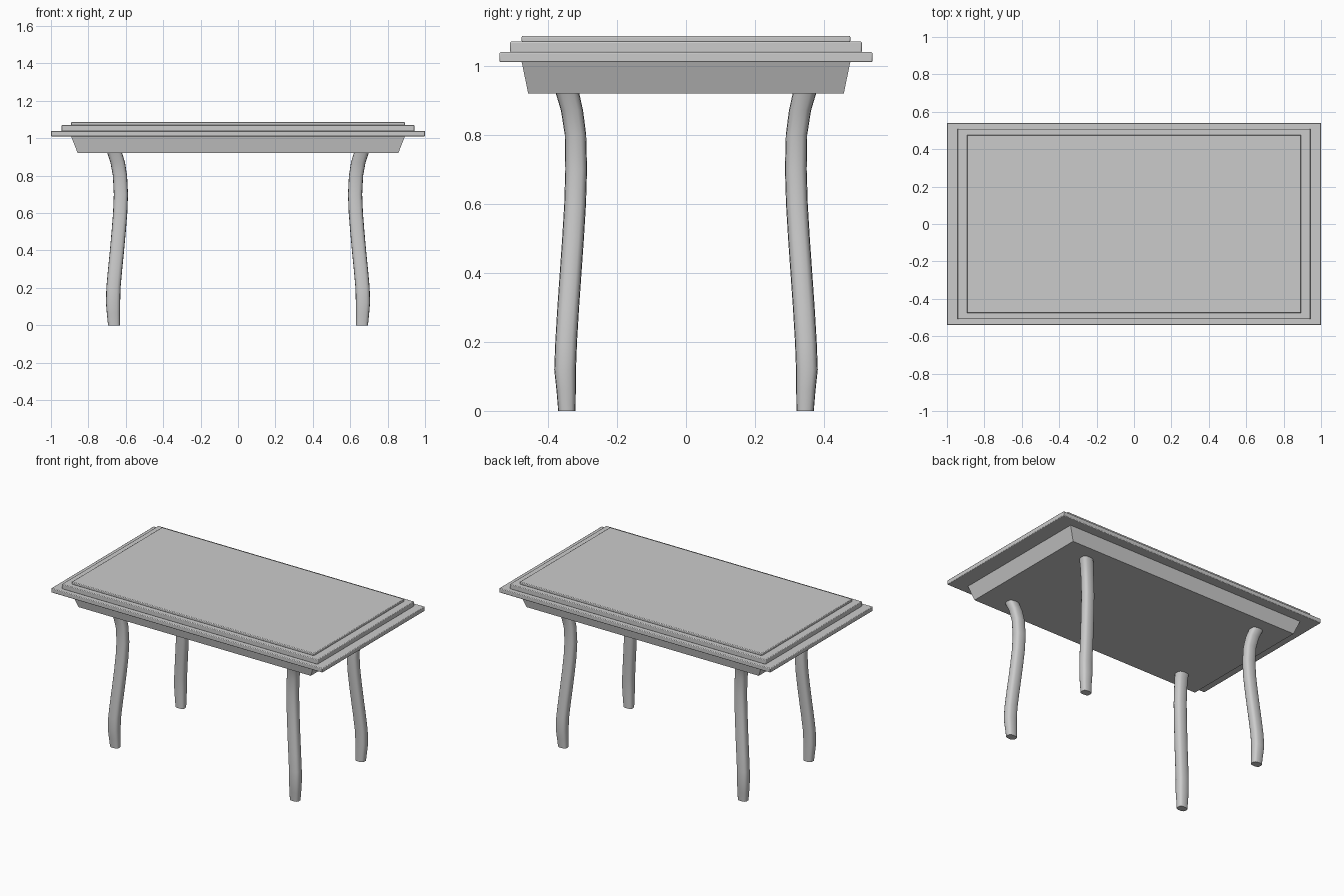
import bpy, bmesh, math

if "Cube" in bpy.data.objects:
    bpy.data.objects.remove(bpy.data.objects["Cube"])


def finish(name, bm, angle=35):
    bmesh.ops.recalc_face_normals(bm, faces=bm.faces)
    me = bpy.data.meshes.new(name)
    bm.to_mesh(me)
    bm.free()
    ob = bpy.data.objects.new(name, me)
    bpy.context.collection.objects.link(ob)
    bpy.ops.object.select_all(action='DESELECT')
    ob.select_set(True)
    bpy.context.view_layer.objects.active = ob
    bpy.ops.object.shade_smooth_by_angle(angle=math.radians(angle))
    return ob


def loft(name, rings):
    """Skin a stack of vertex rings and cap both ends."""
    bm = bmesh.new()
    loops = [[bm.verts.new(p) for p in r] for r in rings]
    n = len(loops[0])
    for a, b in zip(loops, loops[1:]):
        for i in range(n):
            j = (i + 1) % n
            bm.faces.new((a[i], a[j], b[j], b[i]))
    bm.faces.new(loops[0][::-1])
    bm.faces.new(loops[-1])
    return finish(name, bm)


def rect(x, y, z):
    return [(-x, -y, z), (x, -y, z), (x, y, z), (-x, y, z)]


def slab(name, x, y, z0, z1):
    ob = loft(name, [rect(x, y, z0), rect(x, y, z1)])
    mod = ob.modifiers.new("edge_round", 'BEVEL')
    mod.width = 0.004
    mod.segments = 2


# Stepped top
slab("tabletop_lower", 1.0, 0.54, 1.01, 1.039)
slab("tabletop_middle", 0.943, 0.509, 1.037, 1.07)
slab("tabletop_upper", 0.893, 0.476, 1.068, 1.086)

# Apron block, tapering downwards
loft("apron", [rect(0.857, 0.457, 0.92), rect(0.893, 0.476, 1.012)])

# Curved legs: z, centre x, centre y, half width x, half width y
path = [
    (0.00, 0.663, 0.345, 0.032, 0.025),
    (0.06, 0.666, 0.347, 0.035, 0.028),
    (0.12, 0.668, 0.350, 0.038, 0.0315),
    (0.20, 0.666, 0.347, 0.038, 0.0315),
    (0.30, 0.657, 0.341, 0.038, 0.0315),
    (0.40, 0.647, 0.334, 0.038, 0.0315),
    (0.50, 0.638, 0.327, 0.038, 0.0315),
    (0.60, 0.630, 0.321, 0.038, 0.0315),
    (0.70, 0.626, 0.318, 0.038, 0.0315),
    (0.80, 0.631, 0.320, 0.038, 0.031),
    (0.87, 0.643, 0.330, 0.039, 0.032),
    (0.92, 0.659, 0.343, 0.040, 0.034),
    (0.935, 0.664, 0.347, 0.040, 0.034),
]


def section(z, cx, cy, rx, ry, n=16, k=0.7):
    ring = []
    for i in range(n):
        a = 2 * math.pi * i / n
        c, s = math.cos(a), math.sin(a)
        ring.append((cx + rx * math.copysign(abs(c) ** k, c),
                     cy + ry * math.copysign(abs(s) ** k, s), z))
    return ring


legs = loft("legs", [section(*p) for p in path])
mirror = legs.modifiers.new("four_corners", 'MIRROR')
mirror.use_axis = (True, True, False)
mirror.use_mirror_merge = False
